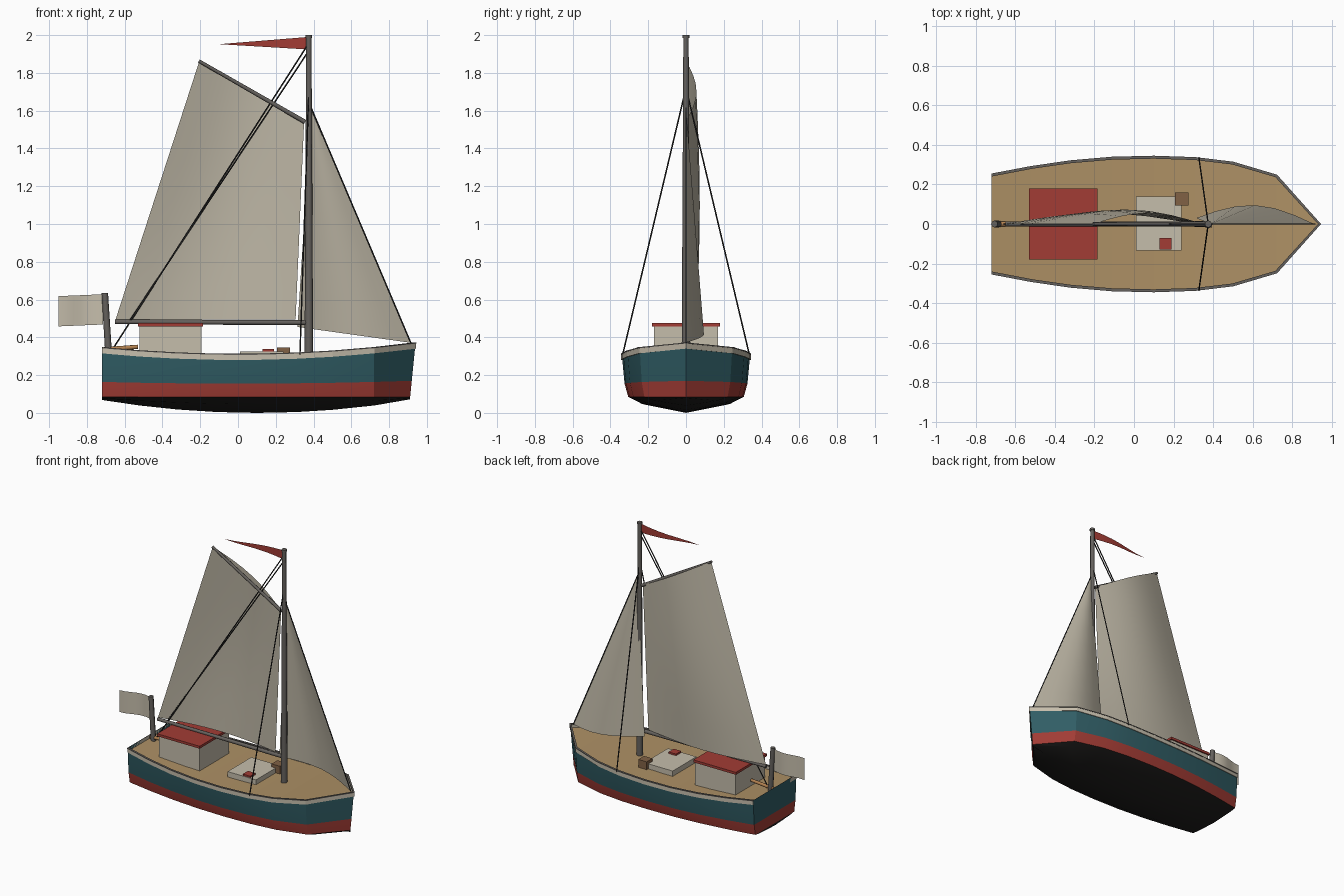
import bpy, bmesh, math
from mathutils import Vector

if "Cube" in bpy.data.objects:
    bpy.data.objects.remove(bpy.data.objects["Cube"])


def mat(name, r, g, b):
    m = bpy.data.materials.new(name)
    m.diffuse_color = (r, g, b, 1)
    m.use_nodes = True
    m.node_tree.nodes["Principled BSDF"].inputs["Base Color"].default_value = m.diffuse_color
    return m


CREAM = mat("cream", .56, .51, .41)
SAIL = mat("sailcloth", .50, .46, .37)
TEAL = mat("teal", .03, .11, .13)
RED = mat("red", .36, .045, .035)
BLACK = mat("black", .015, .014, .013)
WOOD = mat("deck_wood", .42, .28, .13)
BROWN = mat("brown", .22, .12, .06)
ORANGE = mat("tiller_wood", .45, .22, .08)
SPAR = mat("spar", .13, .12, .11)
ROPE = mat("rope", .02, .02, .02)


def finish(name, bm, mats, smooth=None):
    bmesh.ops.recalc_face_normals(bm, faces=bm.faces)
    me = bpy.data.meshes.new(name)
    bm.to_mesh(me)
    bm.free()
    ob = bpy.data.objects.new(name, me)
    bpy.context.collection.objects.link(ob)
    for m in mats:
        me.materials.append(m)
    if smooth:
        bpy.ops.object.select_all(action='DESELECT')
        ob.select_set(True)
        bpy.context.view_layer.objects.active = ob
        bpy.ops.object.shade_smooth_by_angle(angle=math.radians(smooth))
    return ob


def box(name, x0, x1, y0, y1, z0, z1, m):
    bm = bmesh.new()
    bmesh.ops.create_cube(bm, size=1)
    for v in bm.verts:
        v.co = Vector(((x0 + x1) / 2 + v.co.x * (x1 - x0), (y0 + y1) / 2 + v.co.y * (y1 - y0),
                       (z0 + z1) / 2 + v.co.z * (z1 - z0)))
    return finish(name, bm, [m])


def rod(name, a, b, r0, r1, m, sides=8):
    a, b = Vector(a), Vector(b)
    bm = bmesh.new()
    bmesh.ops.create_cone(bm, cap_ends=True, segments=sides, radius1=r0, radius2=r1, depth=(b - a).length)
    q = (b - a).to_track_quat('Z', 'Y')
    for v in bm.verts:
        v.co = (a + b) / 2 + q @ v.co
    return finish(name, bm, [m], 50)


def sheet(name, fn, nu, nv, m):
    """Grid surface from fn(u, v), u and v in 0..1."""
    bm = bmesh.new()
    g = [[bm.verts.new(fn(i / nu, j / nv)) for i in range(nu + 1)] for j in range(nv + 1)]
    for j in range(nv):
        for i in range(nu):
            bm.faces.new((g[j][i], g[j][i + 1], g[j + 1][i + 1], g[j + 1][i]))
    bmesh.ops.remove_doubles(bm, verts=bm.verts, dist=1e-5)
    return finish(name, bm, [m], 40)


# Hull stations: x and half width
STATIONS = [(-.72, .25), (-.52, .288), (-.32, .317), (-.11, .335), (.1, .34), (.31, .333),
            (.5, .31), (.72, .245), (.94, 0)]


def sheer(x):
    return .31 + (.06 * (x / .94) ** 2 if x > 0 else .035 * (x / .72) ** 2)


def section(x, w):
    """Half section from keel to rail; the stem rakes slightly forward."""
    k = .07 * ((x - .1) / .83) ** 2
    s, rb, rt = sheer(x), .085, .155 + .017 * x * x
    rows = [(0, k), (.68, k + .55 * (rb - k)), (.9, rb), (.957, rt), (1, s)]
    return [Vector((x - (.1 * (s - z) if w == 0 else 0), w * f, z)) for f, z in rows]


# Hull with bottom, boot stripe and topsides
bm = bmesh.new()
ROW_MAT = [0, 0, 1, 2]
for side in (-1, 1):
    rings = [[bm.verts.new((p.x, p.y * side, p.z)) for p in section(x, w)] for x, w in STATIONS]
    for a, b in zip(rings, rings[1:]):
        for r in range(4):
            bm.faces.new((a[r], b[r], b[r + 1], a[r + 1])).material_index = ROW_MAT[r]
    # transom half, split into the same bands
    t = rings[0]
    mid = [t[0]] + [bm.verts.new((t[0].co.x, 0, v.co.z)) for v in t[1:]]
    for r in range(4):
        vs = [mid[r], t[r], t[r + 1], mid[r + 1]]
        bm.faces.new(vs if r else vs[1:]).material_index = ROW_MAT[r]
bmesh.ops.remove_doubles(bm, verts=bm.verts, dist=1e-5)
finish("hull", bm, [BLACK, RED, TEAL], 28)

# Deck following the sheer
bm = bmesh.new()
rows = [[bm.verts.new((x, y * (w - .003), sheer(x) - .025)) for y in (-1, 0, 1)] for x, w in STATIONS[:-1]]
rows.append([bm.verts.new((.93, 0, sheer(.93) - .025))] * 3)
for a, b in zip(rows, rows[1:]):
    for i in range(2):
        bm.faces.new(list(dict.fromkeys((a[i], b[i], b[i + 1], a[i + 1]))))
finish("deck", bm, [WOOD])

# Pale rail around the hull edge with a thin dark cap
outline = STATIONS + [(x, -w) for x, w in STATIONS[-2::-1]]


def rail(name, out, inn, z0, z1, m):
    bm = bmesh.new()
    rings = []
    for x, y in outline:
        d = Vector((x * .25, y, 0)).normalized() if abs(x) < .9 else Vector((1, 0, 0))
        if x < -.7:
            d = Vector((0, math.copysign(1, y), 0))
        p = Vector((x, y, sheer(x)))
        rings.append([bm.verts.new(p + d * o + Vector((0, 0, z)))
                      for o, z in ((out, z0), (out, z1), (-inn, z1), (-inn, z0))])
    n = len(rings)
    for i in range(n):
        a, b = rings[i], rings[(i + 1) % n]
        for k in range(4):
            bm.faces.new((a[k], b[k], b[(k + 1) % 4], a[(k + 1) % 4]))
    return finish(name, bm, [m])


rail("rail", .003, .008, -.03, -.003, CREAM)
rail("rail_cap", .005, .01, -.003, .003, SPAR)

# Deck fittings
box("cabin", -.522, -.192, -.17, .17, .28, .457, CREAM)
box("cabin_roof", -.53, -.185, -.18, .18, .457, .475, RED)
box("hatch", .01, .24, -.135, .14, .27, .325, CREAM)
box("small_red_box", .13, .19, -.13, -.07, .32, .337, RED)
box("crate", .207, .275, .093, .16, .28, .347, BROWN)
rod("tiller", (-.71, 0, .335), (-.53, 0, .35), .013, .011, ORANGE)

# Mast and spars
rod("mast", (.375, 0, .28), (.375, 0, 1.99), .023, .014, SPAR)
rod("mast_cap", (.375, 0, 1.985), (.375, 0, 2), .018, .018, SPAR)
rod("boom", (.36, 0, .478), (-.65, 0, .482), .014, .012, SPAR)
rod("gaff", (.355, 0, 1.54), (-.207, 0, 1.863), .012, .009, SPAR)
rod("flagstaff", (-.685, 0, .31), (-.705, 0, .635), .018, .017, SPAR)

# Rigging
for side, label in ((-1, "front"), (1, "back")):
    rod(label + "_shroud", (.375, 0, 1.72), (.328, .335 * side, .31), .004, .004, ROPE, 6)
rod("forestay", (.385, 0, 1.62), (.915, 0, .37), .004, .004, ROPE, 6)
rod("backstay", (.37, 0, 1.95), (-.665, 0, .335), .004, .004, ROPE, 6)
rod("topping_lift", (.37, 0, 1.91), (-.575, 0, .485), .004, .004, ROPE, 6)


# Sails: straight-edged patches with a belly towards +y
def patch(a, b, c, d, u, v):
    a, b, c, d = map(Vector, (a, b, c, d))
    return a.lerp(b, u).lerp(d.lerp(c, u), v)


def main_fn(u, v):
    p = patch((-.648, 0, .495), (.305, 0, .495), (.35, 0, 1.545), (-.204, 0, 1.865), u, v)
    p.y += math.sin(math.pi * u) * (.055 + .018 * math.sin(math.pi * v))
    return p


def jib_fn(u, v):
    head = (.388, 0, 1.61)
    p = patch((.315, .03, .455), (.91, 0, .372), head, head, u, v)
    p.y += .08 * math.sin(math.pi * u) * (1 - v)
    return p


sheet("mainsail", main_fn, 8, 8, SAIL)
sheet("jib", jib_fn, 6, 8, SAIL)


# Stern flag and masthead pennant, gently waving
def flag_fn(u, v):
    return Vector((-.715 - .235 * u, .014 * math.sin(5 * u), .468 + .16 * v - .01 * u))


def pennant_fn(u, v):
    return Vector((.363 - .463 * u, .012 * math.sin(5 * u), 1.957 - .005 * u + (v - .5) * .065 * (1 - u)))


sheet("stern_flag", flag_fn, 6, 1, CREAM)
sheet("pennant", pennant_fn, 6, 1, RED)
